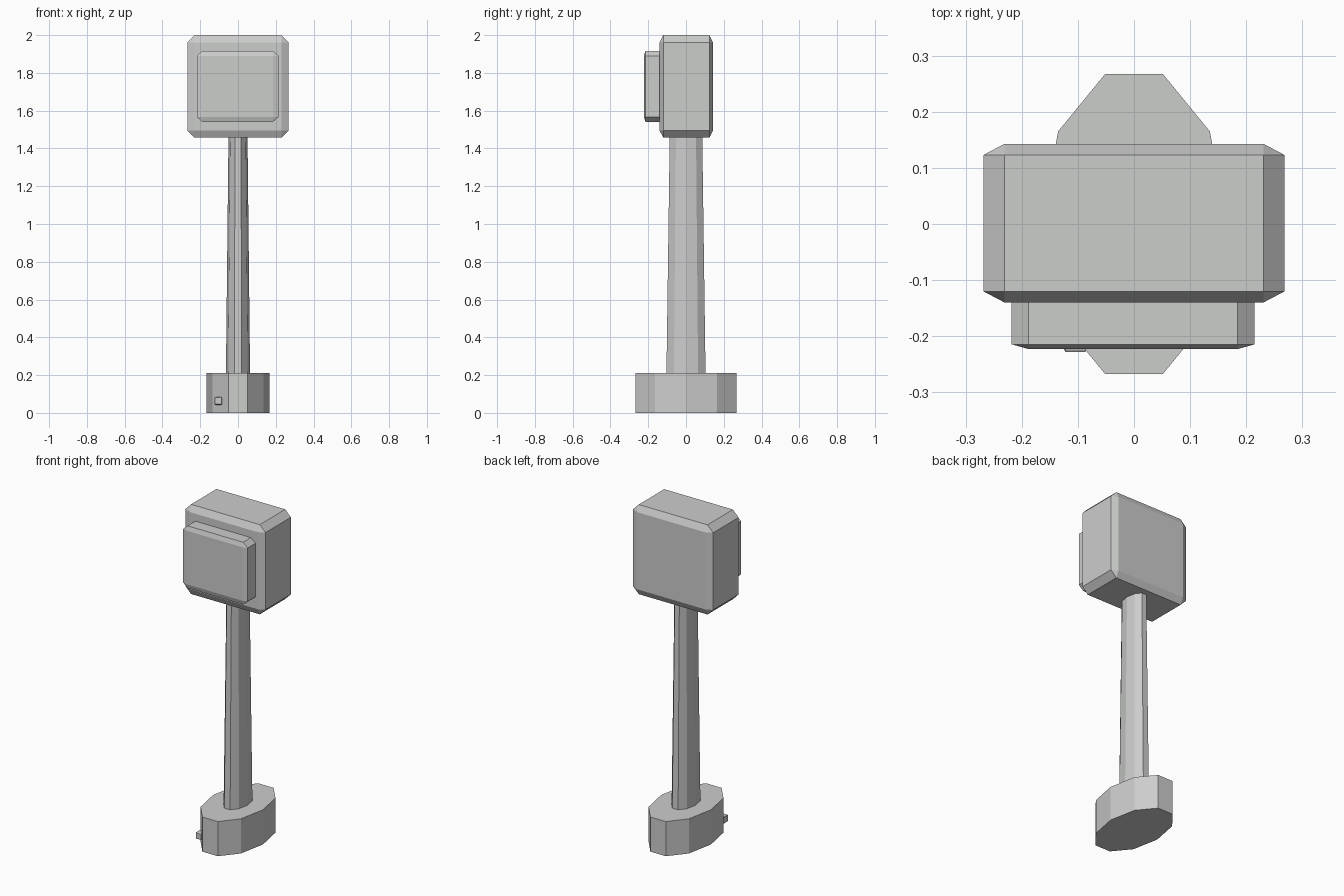
import bpy, bmesh
from math import cos, sin, pi

cube = bpy.data.objects.get("Cube")
if cube:
    bpy.data.objects.remove(cube, do_unlink=True)

# One plain grey material
grey = bpy.data.materials.new("light grey")
grey.use_nodes = True
colour = (0.6, 0.61, 0.6, 1)
grey.diffuse_color = colour
grey.node_tree.nodes["Principled BSDF"].inputs["Base Color"].default_value = colour


def finish(name, bm):
    bmesh.ops.recalc_face_normals(bm, faces=bm.faces)
    mesh = bpy.data.meshes.new(name)
    bm.to_mesh(mesh)
    bm.free()
    mesh.materials.append(grey)
    obj = bpy.data.objects.new(name, mesh)
    bpy.context.collection.objects.link(obj)
    return obj


def oval_prism(name, bottom, top, sides=10):
    """Oval prism; each end is (x radius, y radius, z)."""
    bm = bmesh.new()
    rings = []
    for rx, ry, z in (bottom, top):
        rings.append([bm.verts.new((rx * cos(2 * pi * i / sides),
                                    ry * sin(2 * pi * i / sides), z))
                      for i in range(sides)])
    low, high = rings
    bm.faces.new(low[::-1])
    bm.faces.new(high)
    for i in range(sides):
        j = (i + 1) % sides
        bm.faces.new((low[i], low[j], high[j], high[i]))
    return finish(name, bm)


def chamfered_box(name, low, high, chamfer):
    """Unit cube with chamfered edges, stretched to fit the two corners."""
    bm = bmesh.new()
    bmesh.ops.create_cube(bm, size=1)
    bmesh.ops.bevel(bm, geom=bm.edges[:], offset=chamfer, segments=1,
                    affect='EDGES', profile=0.5)
    for v in bm.verts:
        v.co = [(a + b) / 2 + c * (b - a) for a, b, c in zip(low, high, v.co)]
    return finish(name, bm)


# Foot and tapered post
oval_prism("base", (0.167, 0.281, 0), (0.167, 0.281, 0.21))
oval_prism("post", (0.064, 0.109, 0.2), (0.05, 0.09, 1.5))

# Head with a raised front panel
chamfered_box("head", (-0.268, -0.14, 1.457), (0.268, 0.143, 2.0), 0.07)
chamfered_box("front_panel", (-0.218, -0.223, 1.54), (0.215, -0.1, 1.917), 0.07)

# Small button on the foot
chamfered_box("base_button", (-0.125, -0.228, 0.043), (-0.084, -0.16, 0.083), 0.07)
